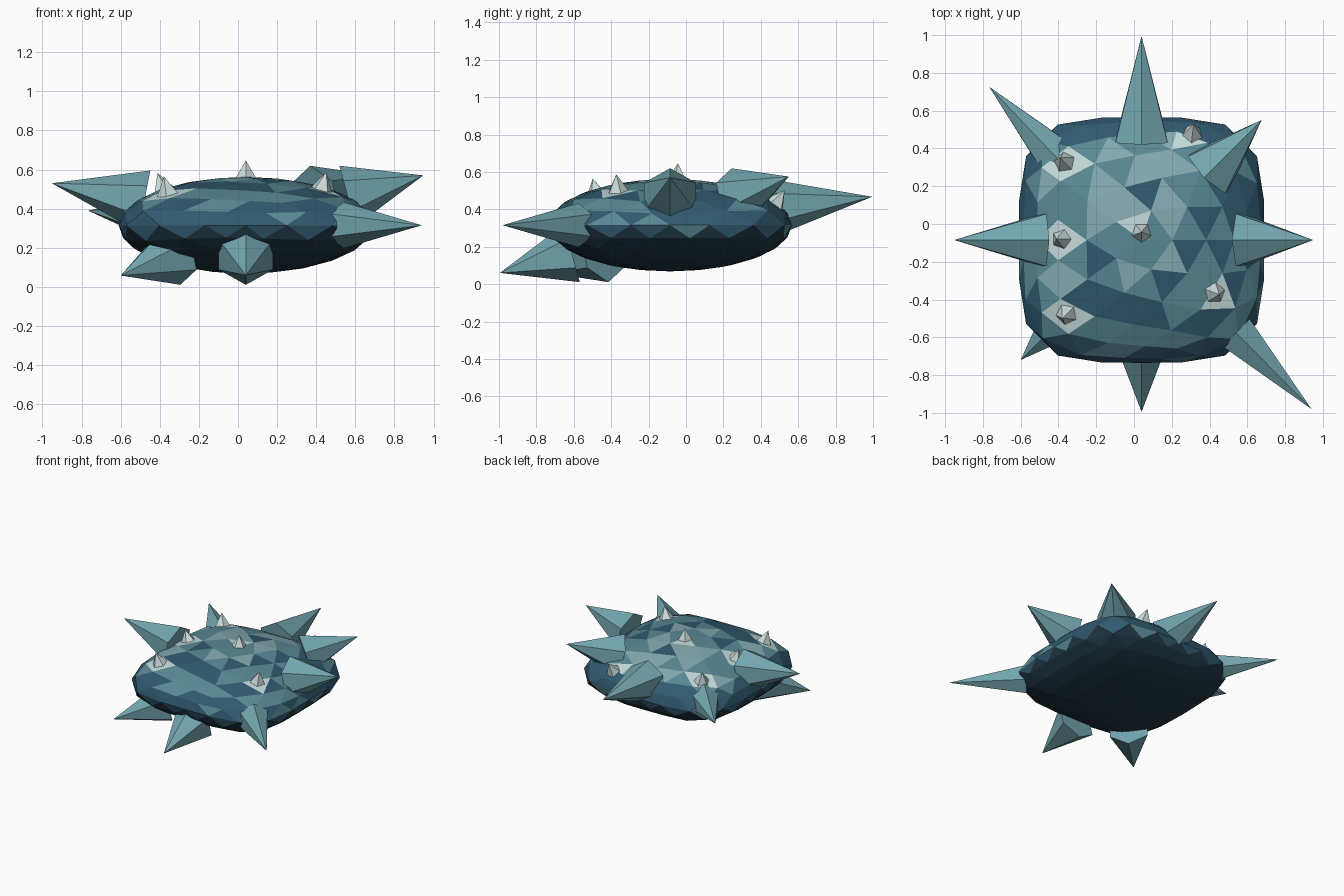
import bpy, bmesh, math, random
from mathutils import Vector

if "Cube" in bpy.data.objects:
    bpy.data.objects.remove(bpy.data.objects["Cube"])

random.seed(4)
C = Vector((0.04, -0.085, 0.315))      # shell centre
R = Vector((0.65, 0.65, 0.247))        # shell half sizes


def mat(name, rgb):
    m = bpy.data.materials.new(name)
    m.diffuse_color = (*rgb, 1)
    m.use_nodes = True
    m.node_tree.nodes["Principled BSDF"].inputs["Base Color"].default_value = m.diffuse_color
    return m


DARK = mat("underside_dark", (0.015, 0.04, 0.06))
BLUE = mat("shell_blue", (0.03, 0.10, 0.16))
TEAL = mat("shell_teal", (0.10, 0.25, 0.30))
LIGHT = mat("shell_light", (0.23, 0.40, 0.44))
PALE = mat("shell_pale", (0.55, 0.70, 0.70))
SPIKE = mat("spike_teal", (0.17, 0.38, 0.43))
NUB = mat("nub_pale", (0.60, 0.72, 0.71))


def cone(name, base, tip, radius, sides, material):
    """Pyramid from base centre to tip, one base corner facing up."""
    base, tip = Vector(base), Vector(tip)
    axis = tip - base
    q = axis.to_track_quat('Z', 'Y')
    verts = []
    for i in range(sides):
        a = 2 * math.pi * i / sides
        verts.append(base + q @ Vector((-math.sin(a), math.cos(a), 0)) * radius)
    verts.append(tip)
    faces = [(i, (i + 1) % sides, sides) for i in range(sides)]
    faces.append(tuple(reversed(range(sides))))
    me = bpy.data.meshes.new(name)
    me.from_pydata([tuple(v) for v in verts], [], faces)
    me.materials.append(material)
    ob = bpy.data.objects.new(name, me)
    bpy.context.collection.objects.link(ob)


def surface(x, y):
    """Point and outward normal on the upper shell."""
    u, v = (x - C.x) / R.x, (y - C.y) / R.y
    s = math.sqrt(u ** 4 + v ** 4)
    w = math.sqrt(max(0, 1 - s))
    s = max(s, 1e-6)
    n = Vector((2 * u ** 3 / s / R.x, 2 * v ** 3 / s / R.y, 2 * w / R.z))
    return Vector((x, y, C.z + w * R.z)), n.normalized()


nubs = [(-0.37, 0.33), (-0.385, -0.08), (-0.36, -0.48),
        (0.04, -0.045), (0.31, 0.48), (0.43, -0.365)]

# Shell: faceted icosphere pushed out to a flattened rounded square
bm = bmesh.new()
bmesh.ops.create_icosphere(bm, subdivisions=3, radius=1)
for v in bm.verts:
    d = v.co
    f = math.sqrt(d.x ** 4 + d.y ** 4) + d.z ** 2
    d = d / math.sqrt(f)
    v.co = C + Vector((d.x * R.x, d.y * R.y, d.z * R.z))
bm.normal_update()

# Mottled colours by height, pale under the nubs
for f in bm.faces:
    m = f.calc_center_median()
    h, r = (m.z - C.z) / R.z, random.random()
    near = min((Vector((x, y)) - m.xy).length for x, y in nubs)
    if h < -0.15:
        k = 0
    elif h < 0.45:
        k = 1 if r < 0.85 else 2
    elif near < 0.07:
        k = 4
    elif m.x > 0.25 or m.y < -0.3:
        k = 1 if r < 0.6 else 2
    else:
        k = 2 if r < 0.5 else (3 if r < 0.9 else 1)
    f.material_index = k
me = bpy.data.meshes.new("shell")
bm.to_mesh(me)
bm.free()
for m in (DARK, BLUE, TEAL, LIGHT, PALE):
    me.materials.append(m)
bpy.context.collection.objects.link(bpy.data.objects.new("shell", me))

# Large six-sided spikes: name, base centre, tip, radius
spikes = [
    ("right_spike", (0.56, -0.085, 0.465), (0.948, -0.085, 0.57), 0.16),
    ("left_spike", (-0.479, -0.085, 0.438), (-0.952, -0.085, 0.53), 0.16),
    ("front_spike", (0.04, -0.61, 0.165), (0.04, -0.995, 0.06), 0.16),
    ("back_spike", (0.04, 0.437, 0.407), (0.04, 0.995, 0.467), 0.16),
    ("back_right_spike", (0.40, 0.275, 0.465), (0.675, 0.55, 0.575), 0.16),
    ("front_left_spike", (-0.325, -0.445, 0.165), (-0.60, -0.72, 0.058), 0.16),
    ("front_right_spike", (0.54, -0.575, 0.315), (0.94, -0.98, 0.315), 0.118),
    ("back_left_spike", (-0.38, 0.32, 0.345), (-0.767, 0.727, 0.39), 0.13),
]
for name, base, tip, radius in spikes:
    cone(name, base, tip, radius, 6, SPIKE)

# Small pale nubs standing on the shell
for i, (x, y) in enumerate(nubs):
    p, n = surface(x, y)
    cone(f"nub_{i + 1}", p - n * 0.03, p + n * 0.085, 0.07, 5, NUB)
